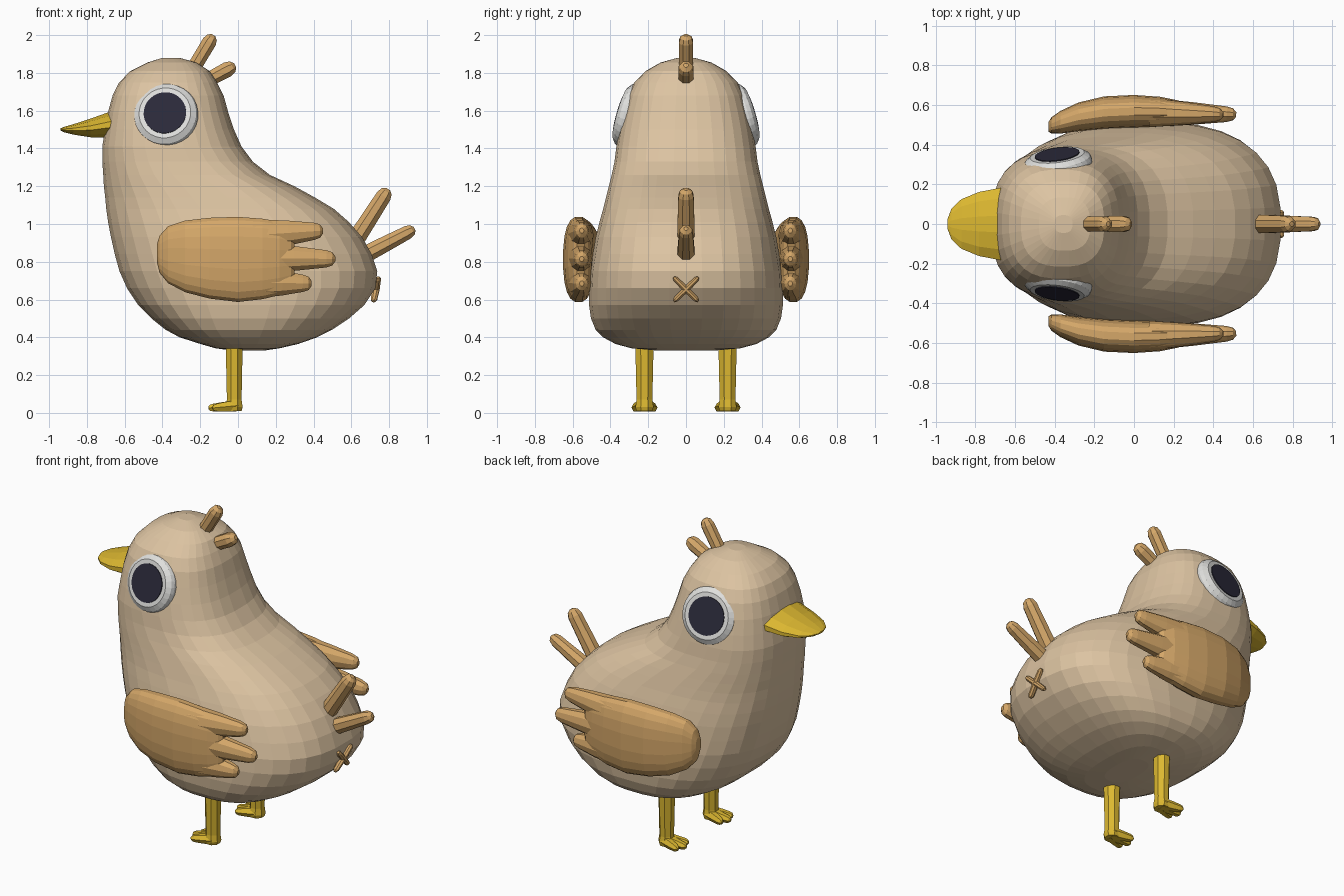
import bpy
import bmesh
from math import sin, cos, pi
from mathutils import Vector

default_cube = bpy.data.objects.get("Cube")
if default_cube:
    bpy.data.objects.remove(default_cube, do_unlink=True)

X_AXIS, Y_AXIS, Z_AXIS = Vector((1, 0, 0)), Vector((0, 1, 0)), Vector((0, 0, 1))


def make_material(name, color):
    material = bpy.data.materials.new(name)
    material.use_nodes = True
    material.diffuse_color = (*color, 1)
    shader = material.node_tree.nodes["Principled BSDF"]
    shader.inputs["Base Color"].default_value = (*color, 1)
    shader.inputs["Roughness"].default_value = 0.8
    return material


cream = make_material("cream plumage", (0.72, 0.55, 0.36))
tan = make_material("tan feathers", (0.66, 0.385, 0.14))
yellow = make_material("yellow beak and legs", (0.72, 0.48, 0.03))
white = make_material("eye white", (0.74, 0.74, 0.72))
dark = make_material("dark pupil", (0.024, 0.023, 0.042))


def signed_power(value, exponent):
    return abs(value) ** exponent * (1 if value >= 0 else -1)


def ring(center, u, v, a, b, sides, power=2.0):
    """Superellipse cross-section around a centre, half sizes a along u and b along v."""
    points = []
    for i in range(sides):
        t = 2 * pi * (i + 0.5) / sides
        points.append(Vector(center) + u * a * signed_power(cos(t), 2 / power)
                      + v * b * signed_power(sin(t), 2 / power))
    return points


def loft(name, rings, material):
    """Skin a list of rings and close both ends."""
    bm = bmesh.new()
    loops = [[bm.verts.new(p) for p in points] for points in rings]
    for low, high in zip(loops, loops[1:]):
        for i in range(len(low)):
            j = (i + 1) % len(low)
            bm.faces.new((low[i], low[j], high[j], high[i]))
    bm.faces.new(loops[0])
    bm.faces.new(loops[-1])
    bmesh.ops.recalc_face_normals(bm, faces=bm.faces)
    mesh = bpy.data.meshes.new(name)
    bm.to_mesh(mesh)
    bm.free()
    mesh.materials.append(material)
    obj = bpy.data.objects.new(name, mesh)
    bpy.context.collection.objects.link(obj)
    return obj


def finger(name, start, end, base, tip, material, flatten=1.0, sides=8):
    """Tapered rod with a rounded tip; flatten scales its second thickness."""
    start, end = Vector(start), Vector(end)
    axis = end - start
    length = axis.length
    axis.normalize()
    side = axis.cross(Y_AXIS).normalized()
    other = axis.cross(side)
    round_off = min(tip / length, 0.4)
    stations = [(0, base), (0.5, (base + tip) / 2), (1 - round_off, tip),
                (1 - round_off * 0.35, tip * 0.78), (1, tip * 0.3)]
    rings = [ring(start + axis * length * t, side, other, r, r * flatten, sides)
             for t, r in stations]
    return loft(name, rings, material)


# Body and head: height, front x, rear x, half width
body_profile = [
    (0.33, -0.03, 0.14, 0.15), (0.342, -0.12, 0.22, 0.29), (0.365, -0.2, 0.32, 0.375),
    (0.4, -0.31, 0.42, 0.44), (0.44, -0.385, 0.5, 0.48), (0.5, -0.46, 0.59, 0.505),
    (0.57, -0.53, 0.67, 0.515), (0.66, -0.59, 0.73, 0.515),
    (0.75, -0.63, 0.74, 0.51), (0.84, -0.655, 0.71, 0.495), (0.93, -0.675, 0.66, 0.48),
    (1.01, -0.69, 0.59, 0.46), (1.08, -0.7, 0.51, 0.44), (1.14, -0.705, 0.41, 0.425),
    (1.2, -0.712, 0.3, 0.41), (1.26, -0.715, 0.17, 0.395), (1.33, -0.72, 0.08, 0.38),
    (1.41, -0.72, 0.02, 0.37), (1.5, -0.705, -0.02, 0.355), (1.59, -0.69, -0.05, 0.335),
    (1.68, -0.665, -0.075, 0.31), (1.75, -0.63, -0.11, 0.275), (1.81, -0.57, -0.15, 0.215),
    (1.855, -0.48, -0.22, 0.135), (1.88, -0.4, -0.31, 0.045),
]
loft("body", [ring(((front + rear) / 2, 0, z), X_AXIS, Y_AXIS,
                   (rear - front) / 2, width, 32, 2.6)
              for z, front, rear, width in body_profile], cream)

# Beak: x, bottom, top, half width
beak_profile = [(-0.94, 1.495, 1.507, 0.025), (-0.92, 1.485, 1.515, 0.08),
                (-0.87, 1.472, 1.53, 0.13), (-0.78, 1.457, 1.56, 0.168),
                (-0.67, 1.455, 1.6, 0.19), (-0.58, 1.46, 1.61, 0.19)]
loft("beak", [ring((x, 0, (low + high) / 2), Y_AXIS, Z_AXIS,
                   width, (high - low) / 2, 12, 1.8)
              for x, low, high, width in beak_profile], yellow)

# Crest and tail plumes
for name, start, end, base, tip in [
        ("crest_upper", (-0.28, 0, 1.75), (-0.13, 0, 2.0), 0.04, 0.041),
        ("crest_lower", (-0.24, 0, 1.72), (-0.015, 0, 1.84), 0.04, 0.044),
        ("tail_upper", (0.58, 0, 0.85), (0.795, 0, 1.185), 0.052, 0.044),
        ("tail_lower", (0.6, 0, 0.8), (0.935, 0, 0.975), 0.052, 0.039)]:
    finger(name, start, end, base, tip, tan)

# Crossed stitch on the rump
for name, side in (("stitch_rising", 1), ("stitch_falling", -1)):
    ends = [Vector((0.718, -0.065 * side, 0.59)), Vector((0.742, 0.065 * side, 0.718))]
    if side < 0:
        ends = ends[::-1]
    across = Vector((0, 0.7, -0.7 * side))
    loft(name, [ring(ends[0].lerp(ends[1], t), X_AXIS, across, r, r * 0.85, 8)
                for t, r in ((0, 0.009), (0.08, 0.018), (0.5, 0.021), (0.92, 0.018), (1, 0.009))],
         tan)

# Wing: x, bottom, top, centre y, half thickness
wing_profile = [(-0.43, 0.8, 0.89, 0.49, 0.026), (-0.415, 0.74, 0.94, 0.497, 0.042),
                (-0.37, 0.685, 0.99, 0.513, 0.058), (-0.28, 0.637, 1.02, 0.54, 0.073),
                (-0.15, 0.603, 1.035, 0.561, 0.083), (0, 0.585, 1.04, 0.568, 0.083),
                (0.13, 0.6, 1.03, 0.566, 0.076), (0.22, 0.622, 1.015, 0.562, 0.062),
                (0.28, 0.65, 0.99, 0.558, 0.042), (0.3, 0.68, 0.96, 0.557, 0.022)]

for label, side in (("left", 1), ("right", -1)):
    # Wing with three feather tips
    loft(label + "_wing",
         [ring((x, y * side, (low + high) / 2), Z_AXIS, Y_AXIS,
               (high - low) / 2, thick, 20, 2.5)
          for x, low, high, y, thick in wing_profile], tan)
    for part, start_z, end_x, end_z in (("top", 0.94, 0.45, 0.965),
                                        ("middle", 0.82, 0.515, 0.815),
                                        ("bottom", 0.69, 0.39, 0.685)):
        finger(f"{label}_wing_{part}_feather", (0.08, 0.562 * side, start_z),
               (end_x, 0.552 * side, end_z), 0.09, 0.048, tan, flatten=0.82, sides=10)

    # Eye: bevelled disc with a thin pupil plate
    normal = Vector((-0.12, 0.95 * side, 0.28)).normalized()
    along = Z_AXIS.cross(normal).normalized()
    up = normal.cross(along)
    face = Vector((-0.387, 0.348 * side, 1.588))
    loft(label + "_eye",
         [ring(face + normal * depth, along, up, r, r, 28)
          for depth, r in ((-0.14, 0.165), (-0.04, 0.172), (-0.02, 0.165), (0, 0.138))], white)
    loft(label + "_pupil",
         [ring(face + normal * depth, along, up, 0.113, 0.113, 28)
          for depth in (-0.002, 0.005)], dark)

    # Leg and foot with three toes
    y = 0.22 * side
    loft(label + "_leg",
         [ring((-0.02, y, z), X_AXIS, Y_AXIS, r, r * 1.08, 8)
          for z, r in ((0.01, 0.042), (0.03, 0.048), (0.07, 0.042),
                       (0.25, 0.046), (0.42, 0.05))], yellow)
    for toe, spread in (("inner", -1), ("middle", 0), ("outer", 1)):
        reach = -0.157 if spread == 0 else -0.135
        finger(f"{label}_{toe}_toe", (-0.01, y + spread * side * 0.014, 0.038),
               (reach, y + spread * side * 0.054, 0.026), 0.034, 0.023, yellow, sides=6)
